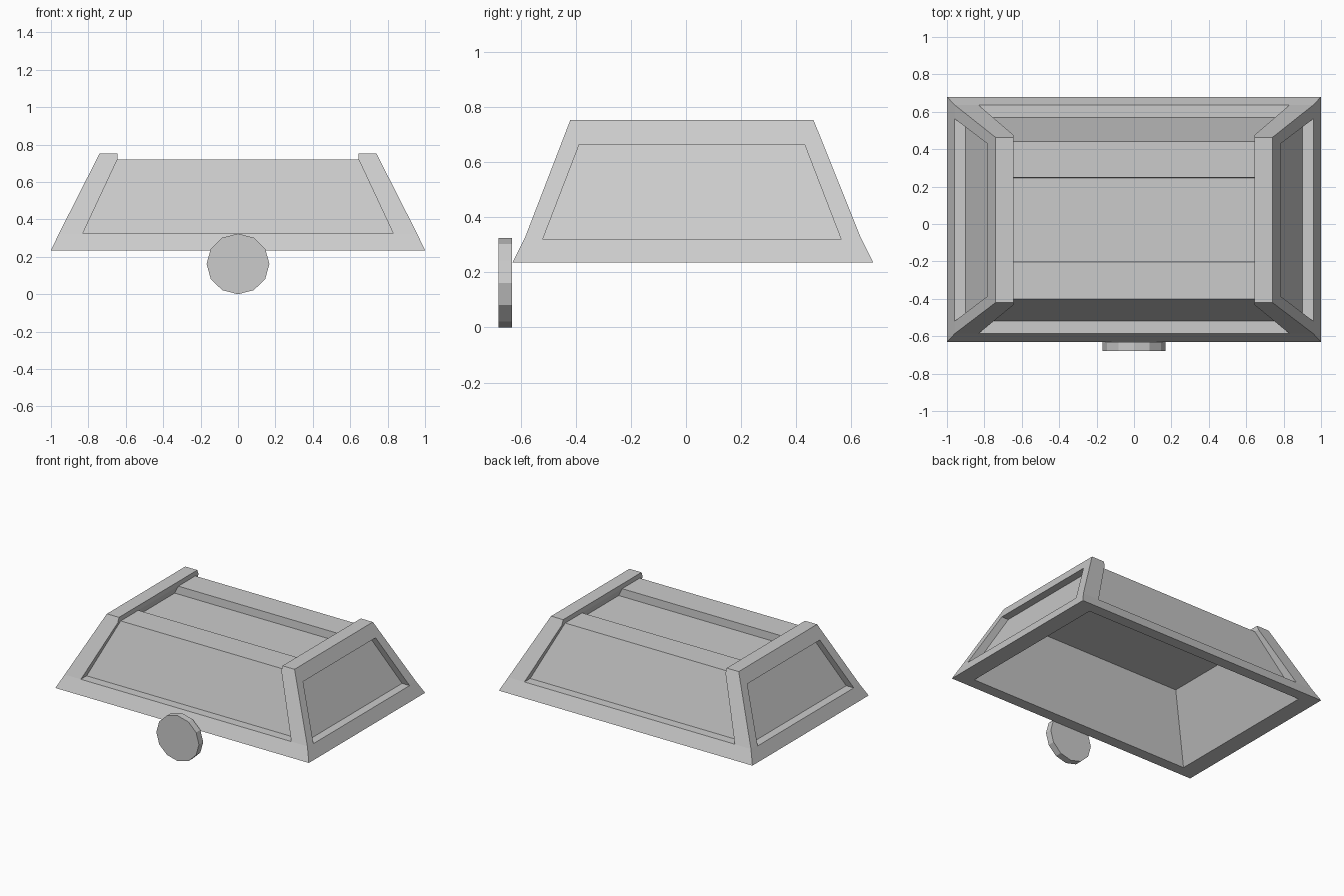
import bpy, bmesh, math

if "Cube" in bpy.data.objects:
    bpy.data.objects.remove(bpy.data.objects["Cube"])


def loft(name, rings):
    """Closed solid skinned through rings of equal point count."""
    bm = bmesh.new()
    loops = [[bm.verts.new(p) for p in ring] for ring in rings]
    n = len(loops[0])
    for a, b in zip(loops, loops[1:]):
        for i in range(n):
            j = (i + 1) % n
            bm.faces.new((a[i], a[j], b[j], b[i]))
    bm.faces.new(loops[0])
    bm.faces.new(loops[-1])
    bmesh.ops.recalc_face_normals(bm, faces=bm.faces)
    mesh = bpy.data.meshes.new(name)
    bm.to_mesh(mesh)
    bm.free()
    ob = bpy.data.objects.new(name, mesh)
    bpy.context.collection.objects.link(ob)
    return ob


def rect(z, x, y0, y1):
    return [(-x, y0, z), (x, y0, z), (x, y1, z), (-x, y1, z)]


def cut(target, cutter):
    mod = target.modifiers.new("cut", 'BOOLEAN')
    mod.operation = 'DIFFERENCE'
    mod.solver = 'EXACT'
    mod.object = cutter
    bpy.context.view_layer.objects.active = target
    bpy.ops.object.modifier_apply(modifier=mod.name)
    bpy.data.objects.remove(cutter)


def hollow():
    return loft("hollow_cutter", [rect(0.20, 0.895, -0.565, 0.615),
                                  rect(0.655, 0.665, -0.375, 0.425)])


# Outer frame: tapered body, hollow below, open between the two end bars
frame = loft("outer_frame", [rect(0.235, 1.0, -0.63, 0.68),
                             rect(0.325, 0.957, -0.585, 0.635),
                             rect(0.753, 0.74, -0.42, 0.463)])
cut(frame, hollow())
opening = [(-0.83, 0.325), (0.83, 0.325), (0.645, 0.72),
           (0.645, 0.9), (-0.645, 0.9), (-0.645, 0.72)]
cut(frame, loft("opening_cutter", [[(x, y, z) for x, z in opening] for y in (-1, 1)]))

# Recessed panel in each end
panel = [(-0.52, 0.32, 0.90), (0.563, 0.32, 0.90), (0.43, 0.665, 0.73), (-0.387, 0.665, 0.73)]
for s in (-1, 1):
    cut(frame, loft("recess_cutter", [[(s * x, y, z) for y, z, x in panel],
                                      [(s * 1.2, y, z) for y, z, x in panel]]))

# Inner shell: long sloped panels and a top with a shallow channel
shell = loft("inner_shell", [rect(0.305, 0.85, -0.526, 0.576),
                             rect(0.72, 0.66, -0.40, 0.44)])
cut(shell, hollow())
cut(shell, loft("channel_cutter", [rect(0.665, 1.0, -0.20, 0.245),
                                   rect(0.80, 1.0, -0.205, 0.255)]))

# Round disc on the front edge
disc = [(0.168 * math.cos(math.tau * i / 12), 0.162 + 0.162 * math.sin(math.tau * i / 12))
        for i in range(12)]
loft("front_disc", [[(x, y, z) for x, z in disc] for y in (-0.68, -0.632)])
